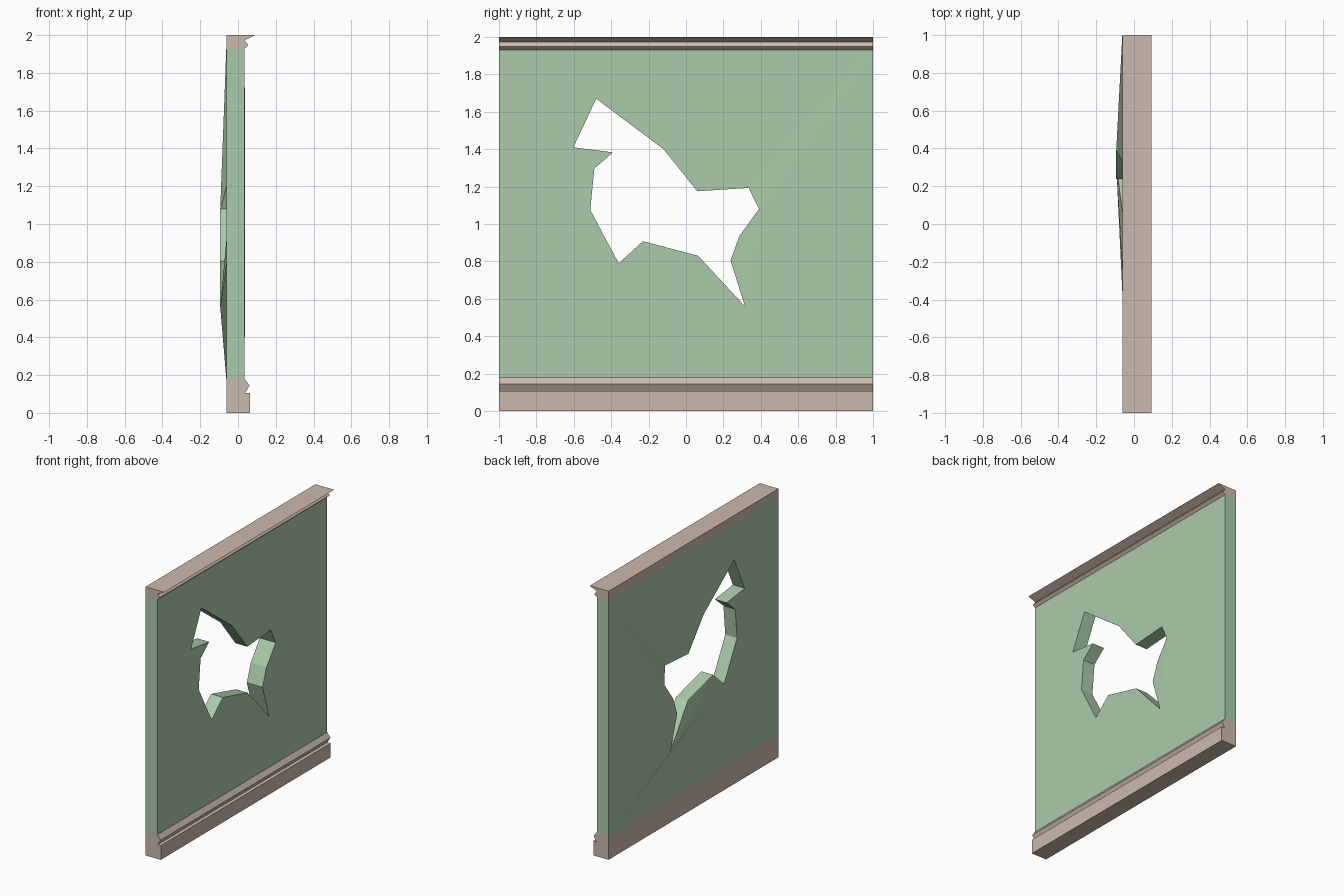
import bpy, bmesh

if "Cube" in bpy.data.objects:
    bpy.data.objects.remove(bpy.data.objects["Cube"])

Z0, Z1 = 0.18, 1.93          # panel bottom and top
FRONT, BACK = 0.035, -0.062  # panel faces in x


def material(name, color):
    m = bpy.data.materials.new(name)
    m.diffuse_color = (*color, 1)
    m.use_nodes = True
    m.node_tree.nodes["Principled BSDF"].inputs["Base Color"].default_value = m.diffuse_color
    return m


def finish(name, bm, mat):
    bmesh.ops.recalc_face_normals(bm, faces=bm.faces)
    me = bpy.data.meshes.new(name)
    bm.to_mesh(me)
    bm.free()
    me.materials.append(mat)
    ob = bpy.data.objects.new(name, me)
    bpy.context.collection.objects.link(ob)
    return ob


green = material("panel_green", (0.41, 0.60, 0.40))
tan = material("trim_tan", (0.60, 0.49, 0.42))


# Trim: an (x, z) profile run along y; the side touching the panel stays open
def trim(name, profile):
    bm = bmesh.new()
    a, b = [[bm.verts.new((x, y, z)) for x, z in profile] for y in (-1, 1)]
    bm.faces.new(a)
    bm.faces.new(b)
    for i in range(len(profile) - 1):
        bm.faces.new((a[i], a[i + 1], b[i + 1], b[i]))
    return finish(name, bm, tan)


trim("top_trim", [(BACK, Z1), (BACK, 2), (0.092, 2), (0.035, 1.973),
                  (0.055, 1.948), (FRONT, Z1)])
trim("base_trim", [(BACK, Z0), (BACK, 0), (0.064, 0), (0.064, 0.106),
                   (0.038, 0.106), (0.061, 0.145), (FRONT, Z0)])

# Wall panel: ragged hole outline (y, z) followed by the four corners
hole = [(-0.48, 1.67), (-0.12, 1.40), (0.06, 1.175), (0.335, 1.193),
        (0.39, 1.08), (0.285, 0.935), (0.238, 0.805), (0.315, 0.56),
        (0.065, 0.83), (-0.23, 0.908), (-0.36, 0.79), (-0.512, 1.075),
        (-0.49, 1.297), (-0.39, 1.383), (-0.602, 1.41)]
corners = [(-1, Z0), (1, Z0), (1, Z1), (-1, Z1)]
n = len(hole)
BL, BR, TR, TL = range(n, n + 4)

# Facets around the hole, shared by both sides of the panel
facets = [(7, 8, 9), (7, 9, 10), (BR, 7, 10), (BR, 10, BL),
          (4, 5, 7), (5, 6, 7), (4, 7, BR), (4, BR, TR), (3, 4, TR),
          (TR, 3, 2, 1, 0, TL), (TL, 0, 14, 13, 12, 11, 10, BL)]

bm = bmesh.new()
sides = []
for base in (FRONT, BACK):
    vs = []
    for i, (y, z) in enumerate(hole + corners):
        x = base
        if base == BACK and 4 <= i <= 7:   # edge of the hole bent outwards
            x = -0.094
        elif base == FRONT and i == 4:
            x += 0.003
        vs.append(bm.verts.new((x, y, z)))
    sides.append(vs)
    for f in facets:
        bm.faces.new([vs[i] for i in f])

# Broken edge of the hole and the two upright ends
f, b = sides
rims = [(i, (i + 1) % n) for i in range(n)] + [(BR, TR), (TL, BL)]
for i, j in rims:
    bm.faces.new((f[i], f[j], b[j], b[i]))
finish("broken_wall_panel", bm, green)
